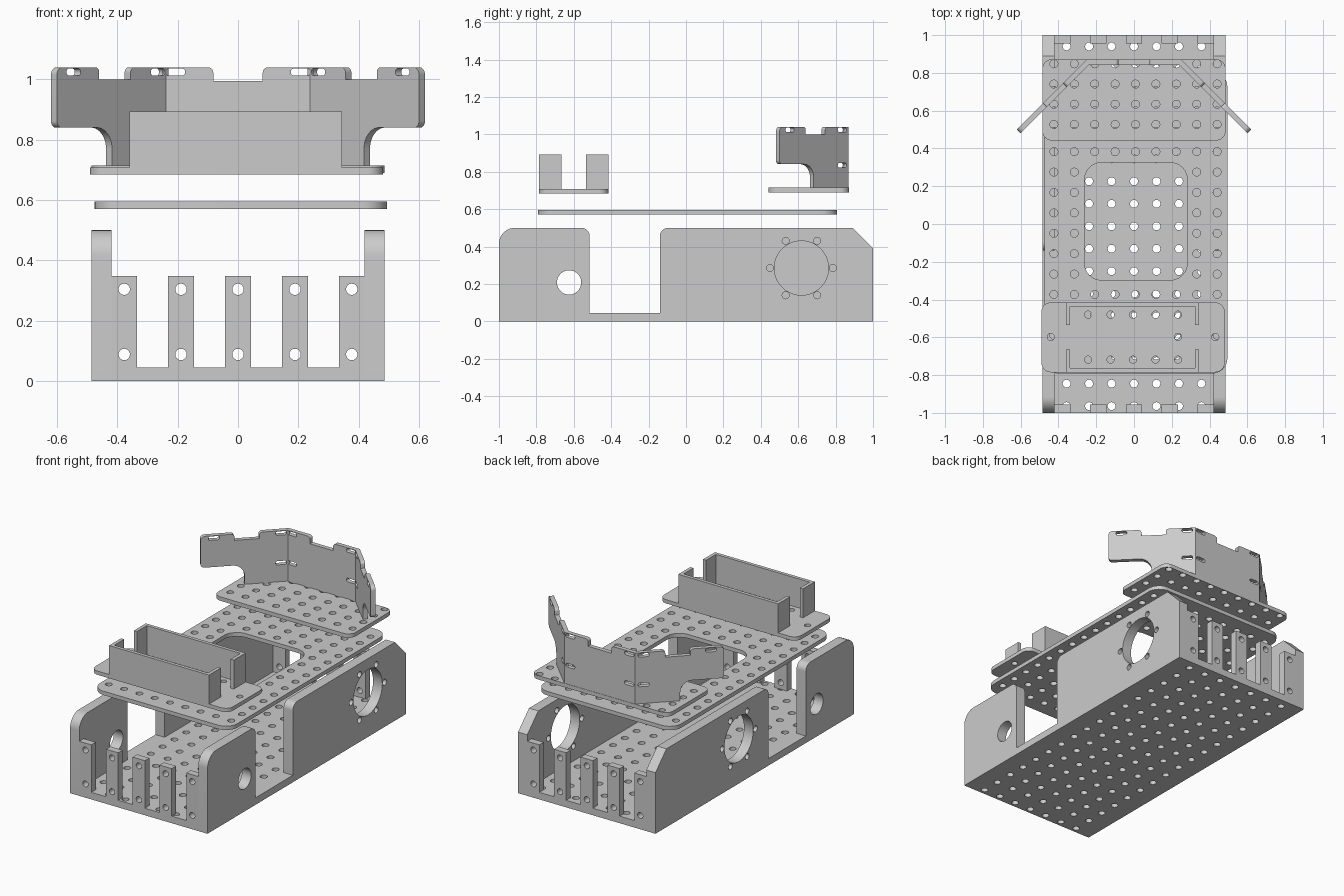
import bpy, bmesh, math
from mathutils import Vector, Matrix

if "Cube" in bpy.data.objects:
    bpy.data.objects.remove(bpy.data.objects["Cube"])


def frame(x, y, z, o=(0, 0, 0)):
    """Matrix from three axes and an origin."""
    m = Matrix((x, y, z)).transposed().to_4x4()
    m.translation = o
    return m


FLAT = frame((1, 0, 0), (0, 1, 0), (0, 0, 1))      # drawn in xy, depth along z
SIDE = frame((0, 1, 0), (0, 0, 1), (1, 0, 0))      # drawn in yz, depth along x
FRONT = frame((1, 0, 0), (0, 0, 1), (0, -1, 0))    # drawn in xz, depth along -y


def fillet(corners, n=8):
    """Outline from (u, v[, radius]) corners."""
    out = []
    for i, c in enumerate(corners):
        p = Vector(c[:2])
        if len(c) < 3:
            out.append(p)
            continue
        u = (Vector(corners[i - 1][:2]) - p).normalized()
        v = (Vector(corners[(i + 1) % len(corners)][:2]) - p).normalized()
        half, r = u.angle(v) / 2, c[2]
        centre = p + (u + v).normalized() * (r / math.sin(half))
        d = r / math.tan(half)
        a, b = p + u * d - centre, p + v * d - centre
        out += [centre + a.lerp(b, k / n).normalized() * r for k in range(n + 1)]
    return out


def rect(x0, x1, y0, y1, r=None):
    t = () if r is None else (r,)
    return fillet([(x0, y0) + t, (x1, y0) + t, (x1, y1) + t, (x0, y1) + t])


def circle(x, y, r, n=16):
    return [Vector((x + r * math.cos(2 * math.pi * k / n),
                    y + r * math.sin(2 * math.pi * k / n))) for k in range(n)]


def slot(x, y, w=0.033, h=0.012):
    return rect(x - w, x + w, y - h, y + h, h * 0.95)


def sheet(name, outline, holes, d0, d1, m=FLAT):
    """Cut sheet: filled outline with holes, thick from d0 to d1."""
    cu = bpy.data.curves.new(name, 'CURVE')
    cu.dimensions, cu.fill_mode, cu.extrude = '2D', 'BOTH', (d1 - d0) / 2
    for loop in [outline] + holes:
        s = cu.splines.new('POLY')
        s.points.add(len(loop) - 1)
        for pt, q in zip(s.points, loop):
            pt.co = (q.x, q.y, 0, 1)
        s.use_cyclic_u = True
    tmp = bpy.data.objects.new(name + "_curve", cu)
    bpy.context.collection.objects.link(tmp)
    dg = bpy.context.evaluated_depsgraph_get()
    me = bpy.data.meshes.new_from_object(tmp.evaluated_get(dg))
    bpy.data.objects.remove(tmp)
    bpy.data.curves.remove(cu)
    me.transform(m @ Matrix.Translation((0, 0, (d0 + d1) / 2)))
    bm = bmesh.new()
    bm.from_mesh(me)
    bmesh.ops.remove_doubles(bm, verts=bm.verts, dist=1e-5)
    bmesh.ops.recalc_face_normals(bm, faces=bm.faces)
    bm.to_mesh(me)
    bm.free()
    me.name = name
    ob = bpy.data.objects.new(name, me)
    bpy.context.collection.objects.link(ob)
    return ob


# chassis floor with hole grid
sheet("chassis_floor", rect(-0.42, 0.42, -1, 1),
      [circle(0.119 * i, 0.94 - 0.119 * j, 0.021) for i in range(-3, 4) for j in range(17)],
      0, 0.045)

# side walls; the motor opening sits further back on the right
wall = fillet([(-1, 0), (1, 0), (1, 0.39), (0.89, 0.5), (-0.14, 0.5, 0.045), (-0.14, 0.045),
               (-0.515, 0.045), (-0.515, 0.5, 0.045), (-1, 0.5, 0.085)])
for name, d0, my in (("right_wall", 0.42, 0.617), ("left_wall", -0.485, 0.16)):
    holes = [circle(-0.625, 0.208, 0.065, 32), circle(my, 0.285, 0.145, 48)]
    holes += [circle(my + 0.168 * math.cos(k * math.pi / 3),
                     0.285 + 0.168 * math.sin(k * math.pi / 3), 0.019) for k in range(6)]
    sheet(name, wall, holes, d0, d0 + 0.065, SIDE)

# slotted end walls made of drilled posts
for end, d0 in (("front", 0.955), ("back", -1)):
    for i, (x0, x1, hx) in enumerate([(-0.42, -0.335, -0.377), (-0.232, -0.146, -0.189),
                                      (-0.043, 0.043, 0), (0.146, 0.232, 0.189),
                                      (0.335, 0.42, 0.377)]):
        sheet(f"{end}_post_{i + 1}", rect(x0, x1, 0.045, 0.348),
              [circle(hx, z, 0.019) for z in (0.088, 0.304)], d0, d0 + 0.045, FRONT)

# middle deck with central window
deck = [rect(-0.262, 0.282, -0.297, 0.325, 0.09)]
for i in range(9):
    for j in range(14):
        x, y = 0.008 + 0.108 * (i - 4), 0.005 + 0.108 * (j - 6.5)
        if not (-0.29 < x < 0.31 and -0.32 < y < 0.345):
            deck.append(circle(x, y, 0.021))
sheet("middle_deck", rect(-0.475, 0.494, -0.792, 0.808, 0.08), deck, 0.57, 0.595)

# battery tray: base plate and open-ended box
holes = [circle(-0.005 + 0.119 * i, y, 0.019) for i in range(-2, 3) for y in (-0.48, -0.718)]
holes += [circle(x, -0.598, 0.019) for x in (-0.44, 0.233, 0.43)]
sheet("tray_base", rect(-0.49, 0.48, -0.785, -0.415, 0.05), holes, 0.684, 0.708)
x0, x1, y0, y1, t, e = -0.36, 0.345, -0.785, -0.415, 0.022, 0.12
sheet("tray_front_wall", fillet([(x0, y0), (x1, y0), (x1, y0 + e), (x1 - t, y0 + e),
                                 (x1 - t, y0 + t), (x0 + t, y0 + t), (x0 + t, y0 + e),
                                 (x0, y0 + e)]), [], 0.708, 0.893)
sheet("tray_back_wall", fillet([(x0, y1), (x1, y1), (x1, y1 - e), (x1 - t, y1 - e),
                                (x1 - t, y1 - t), (x0 + t, y1 - t), (x0 + t, y1 - e),
                                (x0, y1 - e)]), [], 0.708, 0.893)

# sensor mount: base plate
sheet("mount_base", rect(-0.485, 0.485, 0.442, 0.872, 0.05),
      [circle(0.008 + 0.108 * (i - 4), 0.527 + 0.107 * j, 0.021)
       for i in range(9) for j in range(4) if y0 < 0],
      0.69, 0.715)

# sensor mount: back panel
b, top, low, t = 0.25, 1.04, 1.0, 0.028
sheet("mount_back_panel",
      fillet([(-b, 0.71), (b, 0.71), (b, top), (0.082, top, 0.018), (0.082, low - 0.005),
              (-0.082, low - 0.005), (-0.082, top, 0.018), (-b, top)]),
      [slot(sx * 0.208, z) for sx in (-1, 1) for z in (1.024, 0.835)],
      -0.87, -0.87 + t, FRONT)

# sensor mount: angled wings
wing = fillet([(0, 0.71), (0.265, 0.71), (0.265, 0.84, 0.07), (0.523, 0.84, 0.022),
               (0.523, top, 0.025), (0.325, top, 0.018), (0.325, low), (0.178, low),
               (0.178, top, 0.018), (0, top)])
h = math.sqrt(0.5)
for name, s in (("right_wing", 1), ("left_wing", -1)):
    m = frame((s * h, -h, 0), (0, 0, 1), (-h, -s * h, 0), (s * b, 0.87, 0))
    d0 = 0 if s > 0 else -t
    sheet("mount_" + name, wing, [slot(0.05, 1.024), slot(0.445, 1.024), slot(0.05, 0.835)],
          d0, d0 + t, m)

# smooth the round edges, keep the rest crisp
bpy.ops.object.select_all(action='SELECT')
bpy.context.view_layer.objects.active = bpy.context.collection.objects[0]
bpy.ops.object.shade_smooth_by_angle()
